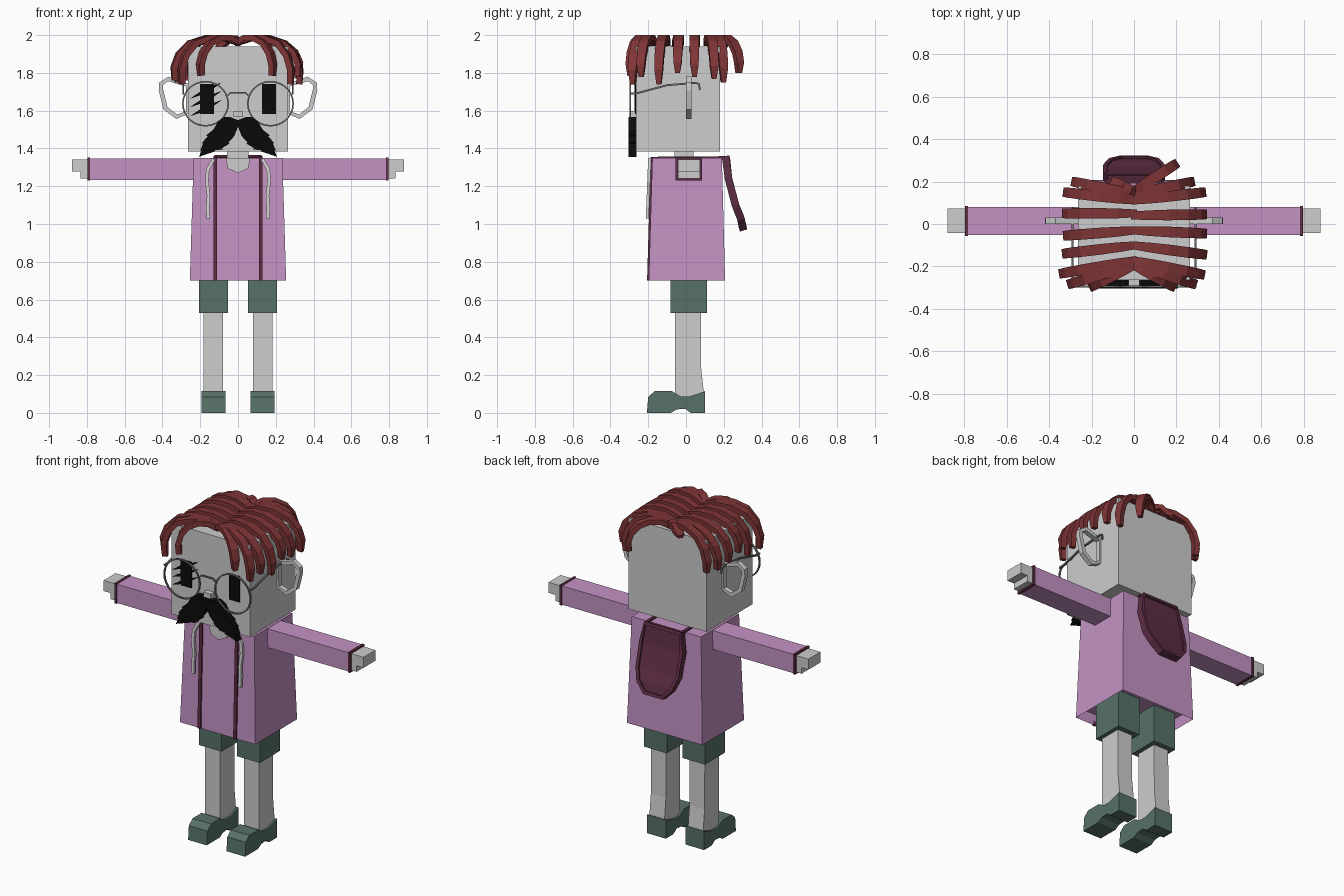
import bpy, bmesh, math
from mathutils import Vector

cube = bpy.data.objects.get("Cube")
if cube:
    bpy.data.objects.remove(cube, do_unlink=True)


def material(name, rgb):
    m = bpy.data.materials.new(name)
    m.use_nodes = True
    m.diffuse_color = (*rgb, 1)
    m.node_tree.nodes["Principled BSDF"].inputs["Base Color"].default_value = (*rgb, 1)
    return m


SKIN = material("pale_skin", (.61, .61, .61))
LILAC = material("lilac_cloth", (.55, .29, .55))
MAROON = material("maroon_trim", (.11, .026, .057))
GREEN = material("dark_green", (.095, .165, .138))
HAIR = material("red_hair", (.215, .035, .037))
BLACK = material("black", (.003, .003, .003))
WIRE = material("grey_wire", (.17, .17, .17))
CORD = material("light_cord", (.66, .66, .66))


def finish(name, bm, mat):
    bmesh.ops.recalc_face_normals(bm, faces=bm.faces[:])
    mesh = bpy.data.meshes.new(name)
    bm.to_mesh(mesh)
    bm.free()
    mesh.materials.append(mat)
    obj = bpy.data.objects.new(name, mesh)
    bpy.context.collection.objects.link(obj)
    return obj


def skin_rings(bm, rings, cyclic=False):
    """Bridge a row of equal vertex rings with quads, capping open ends."""
    rings = [[bm.verts.new(p) for p in r] for r in rings]
    n = len(rings[0])
    pairs = list(zip(rings, rings[1:])) + ([(rings[-1], rings[0])] if cyclic else [])
    for a, b in pairs:
        for i in range(n):
            bm.faces.new((a[i], a[(i + 1) % n], b[(i + 1) % n], b[i]))
    if not cyclic:
        bm.faces.new(rings[0])
        bm.faces.new(rings[-1])


def loft(name, levels, mat):
    """Stack rectangles given as (z, x0, x1, y0, y1)."""
    bm = bmesh.new()
    skin_rings(bm, [[(a, c, z), (b, c, z), (b, d, z), (a, d, z)] for z, a, b, c, d in levels])
    return finish(name, bm, mat)


def box(name, x, y, z, mat):
    return loft(name, [(h, min(x), max(x), *y) for h in z], mat)


def prism(name, outline, axis, span, mat):
    """Extrude an outline along x (points are y, z) or y (points are x, z)."""
    bm = bmesh.new()
    skin_rings(bm, [[(d, a, b) if axis == "x" else (a, d, b) for a, b in outline] for d in span])
    return finish(name, bm, mat)


def sweep(name, pts, side, widths, thick, mat, cyclic=False):
    """Sweep a rectangle on a path; widths are half sizes along the side vector."""
    pts = [Vector(p) for p in pts]
    side = Vector(side).normalized()
    n = len(pts)
    if not isinstance(widths, (list, tuple)):
        widths = [widths] * n
    rings = []
    for i, p in enumerate(pts):
        a = pts[i - 1] if cyclic or i else p
        b = pts[(i + 1) % n] if cyclic or i < n - 1 else p
        up = side.cross(b - a).normalized() * thick
        w = side * widths[i]
        rings.append([p - w - up, p + w - up, p + w + up, p - w + up])
    bm = bmesh.new()
    skin_rings(bm, rings, cyclic)
    return finish(name, bm, mat)


# Head, neck and nose
box("head", (-.265, .265), (-.264, .18), (1.385, 1.94), SKIN)
box("neck", (-.057, .055), (-.06, .04), (1.28, 1.40), SKIN)
box("nose", (-.025, .025), (-.3, -.26), (1.567, 1.597), SKIN)

# Coat body with a hollow hem
coat = bmesh.new()
skin_rings(coat, [[(x * w, y, z) for x, y in ((-1, f), (1, f), (1, b), (-1, b))]
                  for z, w, f, b in ((.7, .255, -.197, .207), (1.35, .235, -.178, .19))])
coat.faces.ensure_lookup_table()
hem = min(coat.faces, key=lambda f: f.calc_center_median().z)
bmesh.ops.recalc_face_normals(coat, faces=coat.faces[:])
bmesh.ops.inset_region(coat, faces=[hem], thickness=.02)
bmesh.ops.translate(coat, verts=hem.verts[:], vec=(0, 0, .06))
finish("coat", coat, LILAC)
prism("neckline", [(-.065, 1.35), (-.055, 1.295), (0, 1.27), (.055, 1.295), (.065, 1.35)],
      "y", (-.19, -.175), SKIN)

# Hanging hood with raised rim: (z, y, half width)
hood = [(1.35, .212, .12), (1.24, .225, .137), (1.10, .262, .135), (1.03, .29, .11), (.975, .302, .06)]
sweep("hood", [(0, y, z) for z, y, w in hood], (1, 0, 0), [w for z, y, w in hood], .01, MAROON)
rim = [(-w, y, z) for z, y, w in hood] + [(w, y, z) for z, y, w in reversed(hood)]
sweep("hood_rim", rim, (0, 1, .3), .02, .01, MAROON, True)

shoe_profile = [(.1, 0), (.1, .115), (.06, .1), (.02, .088), (-.03, .088), (-.075, .115), (-.165, .115),
                (-.2, .085), (-.207, 0), (-.08, 0), (-.05, .018), (-.005, .022), (.025, 0)]
ear = [(.265, 1.735), (.37, 1.768), (.407, 1.742), (.408, 1.71), (.384, 1.613), (.325, 1.568), (.265, 1.592)]
moustache = [(0, 1.55), (.045, 1.567), (.075, 1.565), (.105, 1.545), (.13, 1.5), (.17, 1.468), (.16, 1.465),
             (.19, 1.43), (.185, 1.425), (.2, 1.39), (.192, 1.39), (.207, 1.356), (.16, 1.372), (.12, 1.385),
             (.125, 1.39), (.08, 1.395), (.085, 1.402), (.045, 1.425), (.05, 1.432), (.02, 1.465), (0, 1.515)]

for tag, s in (("left", 1), ("right", -1)):
    # Arms
    box(tag + "_sleeve", (s * .2, s * .795), (-.052, .08), (1.233, 1.348), LILAC)
    box(tag + "_cuff", (s * .783, s * .798), (-.056, .084), (1.229, 1.352), MAROON)
    prism(tag + "_hand", [(s * a, b) for a, b in ((.79, 1.24), (.833, 1.24), (.833, 1.277),
          (.88, 1.277), (.88, 1.342), (.79, 1.342))], "y", (-.043, .073), SKIN)

    # Legs and shoes
    box(tag + "_shorts_leg", (s * .053, s * .206), (-.083, .11), (.53, .8), GREEN)
    inner, outer = sorted((s * .08, s * .182))
    loft(tag + "_leg", [(.03, inner, outer, -.058, .093), (.12, inner, outer, -.058, .093),
                        (.24, inner, outer, -.058, .08), (.55, inner, outer, -.058, .078)], SKIN)
    prism(tag + "_shoe", shoe_profile, "x", (s * .067, s * .193), GREEN)

    # Trim running up the coat front and over the shoulder to the hood
    x = s * .121
    sweep(tag + "_trim", [(x, -.199, .7), (x, -.181, 1.352), (x, .21, 1.352)], (1, 0, 0), .01, .007, MAROON)
    sweep(tag + "_drawstring", [(s * a, -.192 - .012 * (1.35 - b) / .3, b) for a, b in
          ((.128, 1.345), (.16, 1.29), (.165, 1.23), (.156, 1.15), (.16, 1.09), (.158, 1.03))],
          (0, 1, 0), .008, .009, CORD)

    # Ear rings, eyes and half moustache
    sweep(tag + "_ear", [(s * a, .015, b) for a, b in ear], (0, 1, 0), .015, .012, SKIN, True)
    box(tag + "_eye", (s * .128, s * .2), (-.271, -.262), (1.582, 1.74), BLACK)
    prism(tag + "_moustache", [(s * a, b) for a, b in moustache], "y", (-.305, -.262), BLACK)

    # Spectacle rim and side arm
    circle = [math.tau * i / 28 for i in range(28)]
    sweep(tag + "_lens_rim", [(s * .172 + .12 * math.cos(a), -.295, 1.637 + .117 * math.sin(a)) for a in circle],
          (0, 1, 0), .005, .004, WIRE, True)
    sweep(tag + "_spectacle_arm", [(s * .29, y, z) for y, z in ((-.297, 1.69), (-.26, 1.692), (-.1, 1.735),
          (.05, 1.747), (.068, 1.742), (.074, 1.71))], (1, 0, 0), .005, .005, WIRE)

sweep("spectacle_bridge", [(x, -.295, z) for x, z in ((-.055, 1.68), (-.04, 1.694), (.04, 1.694), (.055, 1.68))],
      (0, 1, 0), .005, .004, WIRE)

# Slashes across the right eye
for i, z in enumerate((1.705, 1.66, 1.612)):
    prism("eye_slash_%d" % (i + 1), [(-.255, z - .042), (-.176, z + .012), (-.085, z + .045), (-.164, z - .012)],
          "y", (-.272, -.263), BLACK)

# Hair strands falling from the centre parting: (start y, end x, end y, tip z)
strands = {
    "left": [(.15, .2, .285, 1.80), (.14, .28, .2, 1.75), (.11, .335, .15, 1.77), (.04, .34, .045, 1.78),
             (-.03, .34, -.045, 1.8), (-.10, .34, -.145, 1.74), (-.17, .33, -.24, 1.78),
             (-.19, .29, -.285, 1.74), (-.19, .19, -.297, 1.785)],
    "right": [(.15, .1, .2, 1.93), (.14, .29, .2, 1.76), (.11, .33, .15, 1.77), (.05, .335, .05, 1.78),
              (-.03, .33, -.055, 1.8), (-.10, .335, -.14, 1.75), (-.17, .35, -.235, 1.76),
              (-.19, .31, -.285, 1.74), (-.19, .205, -.297, 1.785)],
}
for tag, rows in strands.items():
    s = 1 if tag == "left" else -1
    for i, (y0, ex, ey, tip) in enumerate(rows):
        start, end = Vector((-.01 * s, y0, 0)), Vector((ex * s, ey, 0))
        run = end - start
        path = []
        for t, drop in ((0, 0), (.25, -.13), (.5, -.13), (.74, 0), (.9, .3), (.97, .65), (.955, 1)):
            z = 1.957 - drop * ((1.957 - tip) if drop > 0 else .21)
            path.append(start + run * t + Vector((0, 0, z)))
        sweep("%s_hair_strand_%d" % (tag, i + 1), path, (-run.y, run.x, 0),
              (.018, .023, .025, .025, .024, .022, .012), .0155, HAIR)
